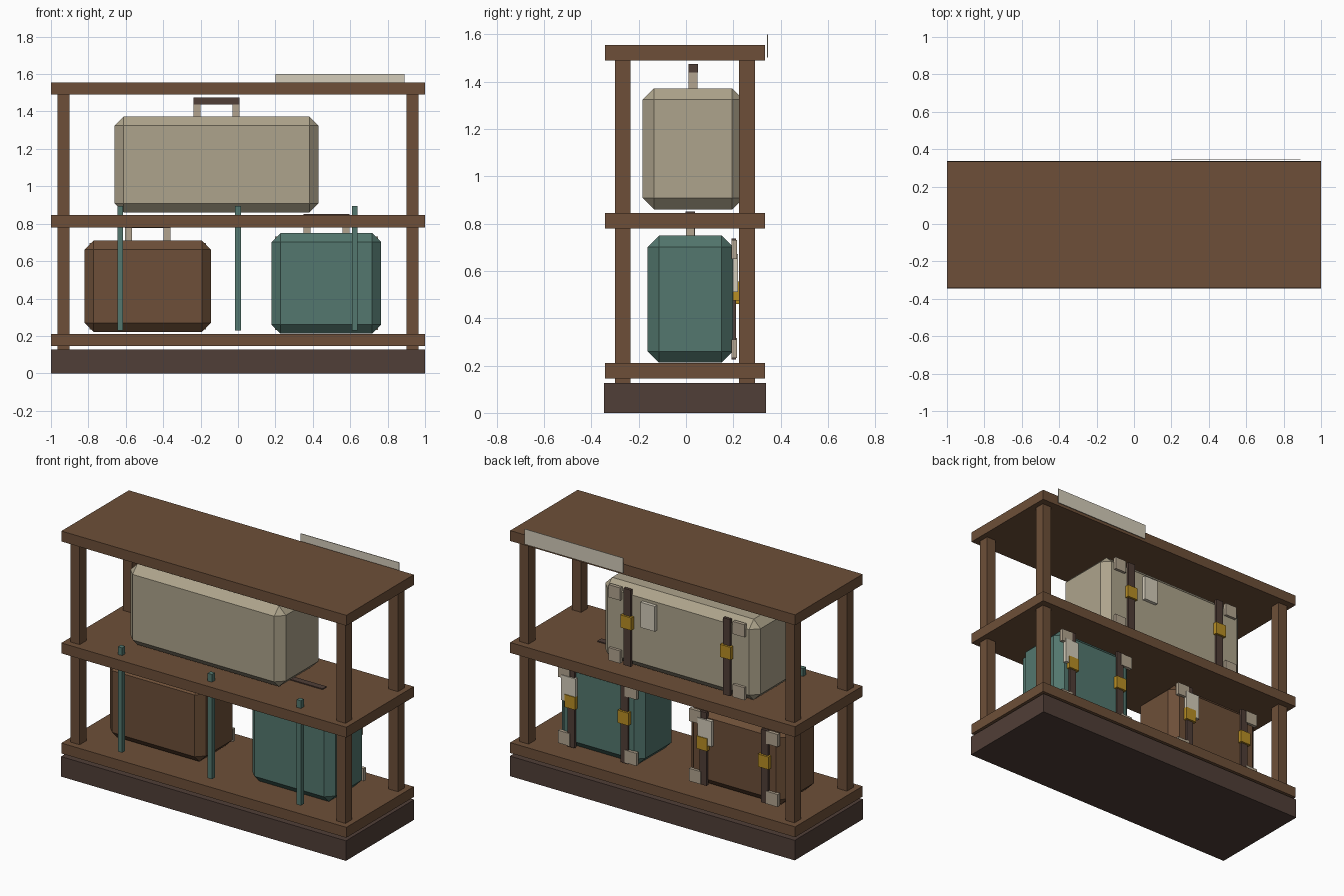
import bpy
import bmesh
from mathutils import Vector

old = bpy.data.objects.get("Cube")
if old:
    bpy.data.objects.remove(old, do_unlink=True)


def material(name, rgb):
    """Flat material from display values 0-255, converted to linear."""
    lin = [((c / 255 + 0.055) / 1.055) ** 2.4 for c in rgb] + [1.0]
    m = bpy.data.materials.new(name)
    m.use_nodes = True
    m.diffuse_color = lin
    m.node_tree.nodes["Principled BSDF"].inputs["Base Color"].default_value = lin
    return m


wood = material("wood_brown", (109, 79, 56))
dark = material("dark_brown", (80, 62, 55))
cream = material("cream", (174, 164, 140))
teal = material("teal", (83, 119, 110))
pale = material("pale_tan", (178, 164, 143))
gold = material("brass", (184, 142, 36))
paper = material("paper", (212, 204, 186))


def box(name, mat, x, y, z, bevel=0):
    """Box from (min, max) ranges, with an optional flat chamfer."""
    lo, hi = Vector((x[0], y[0], z[0])), Vector((x[1], y[1], z[1]))
    mid, size = (lo + hi) / 2, hi - lo
    bm = bmesh.new()
    bmesh.ops.create_cube(bm, size=1)
    bmesh.ops.scale(bm, vec=size, verts=bm.verts)
    if bevel:
        bmesh.ops.bevel(bm, geom=list(bm.edges), offset=bevel, segments=1,
                        affect='EDGES', clamp_overlap=True)
    me = bpy.data.meshes.new(name)
    bm.to_mesh(me)
    bm.free()
    me.materials.append(mat)
    ob = bpy.data.objects.new(name, me)
    ob.location = mid
    bpy.context.collection.objects.link(ob)
    return ob


def around(centre, width):
    return (centre - width / 2, centre + width / 2)


# Rack: plinth, three boards, four posts
depth = (-0.342, 0.334)
box("plinth", dark, (-1, 1), (-0.346, 0.338), (0, 0.127))
for name, z in (("lower", 0.145), ("middle", 0.78), ("top", 1.49)):
    box(name + "_shelf", wood, (-1, 1), depth, (z, z + 0.066))
for sx in (-1, 1):
    for y in (-0.268, 0.258):
        box("corner_post", wood, around(sx * 0.933, 0.065), around(y, 0.066), (0.12, 1.5))

# Slim poles along the front
for x in (-0.63, 0, 0.625):
    box("front_pole", teal, around(x, 0.03), around(-0.268, 0.03), (0.23, 0.895))

# Sign plate on the back of the top board
box("sign_plate", paper, (0.2, 0.89), (0.342, 0.346), (1.503, 1.6))


def suitcase(name, mat, x, y, z):
    """Chamfered case with a top handle and fittings on its back face."""
    cx, cy, cz = sum(x) / 2, sum(y) / 2, sum(z) / 2
    w, h = x[1] - x[0], z[1] - z[0]
    back, top = y[1], z[1]
    box(name + "_body", mat, x, y, z, 0.048)
    box(name + "_handle_grip", dark, around(cx, 0.245), around(cy, 0.04), (top + 0.066, top + 0.102))
    box(name + "_label", paper, around(cx + 0.2, 0.1), (back, back + 0.021), around(cz + 0.11, 0.16))
    for s in (-1, 1):
        box(name + "_handle_leg", pale, around(cx + s * 0.104, 0.037),
            around(cy, 0.037), (top - 0.01, top + 0.067))
        sx = cx + s * 0.32 * w
        box(name + "_strap", dark, around(sx, 0.05), (back - 0.005, back + 0.013),
            around(cz, 0.95 * h))
        box(name + "_buckle", gold, around(sx, 0.075), (back, back + 0.026),
            around(cz + 0.035, 0.08))
        for v in (-1, 1):
            box(name + "_corner_patch", pale, around(cx + s * 0.4 * w, 0.082),
                (back - 0.005, back + 0.017), around(cz + v * 0.39 * h, 0.08))


suitcase("cream_case", cream, (-0.66, 0.43), (-0.183, 0.243), (0.86, 1.372))
suitcase("brown_case", wood, (-0.82, -0.145), (-0.16, 0.198), (0.222, 0.71))
suitcase("teal_case", teal, (0.18, 0.765), (-0.162, 0.198), (0.212, 0.75))
